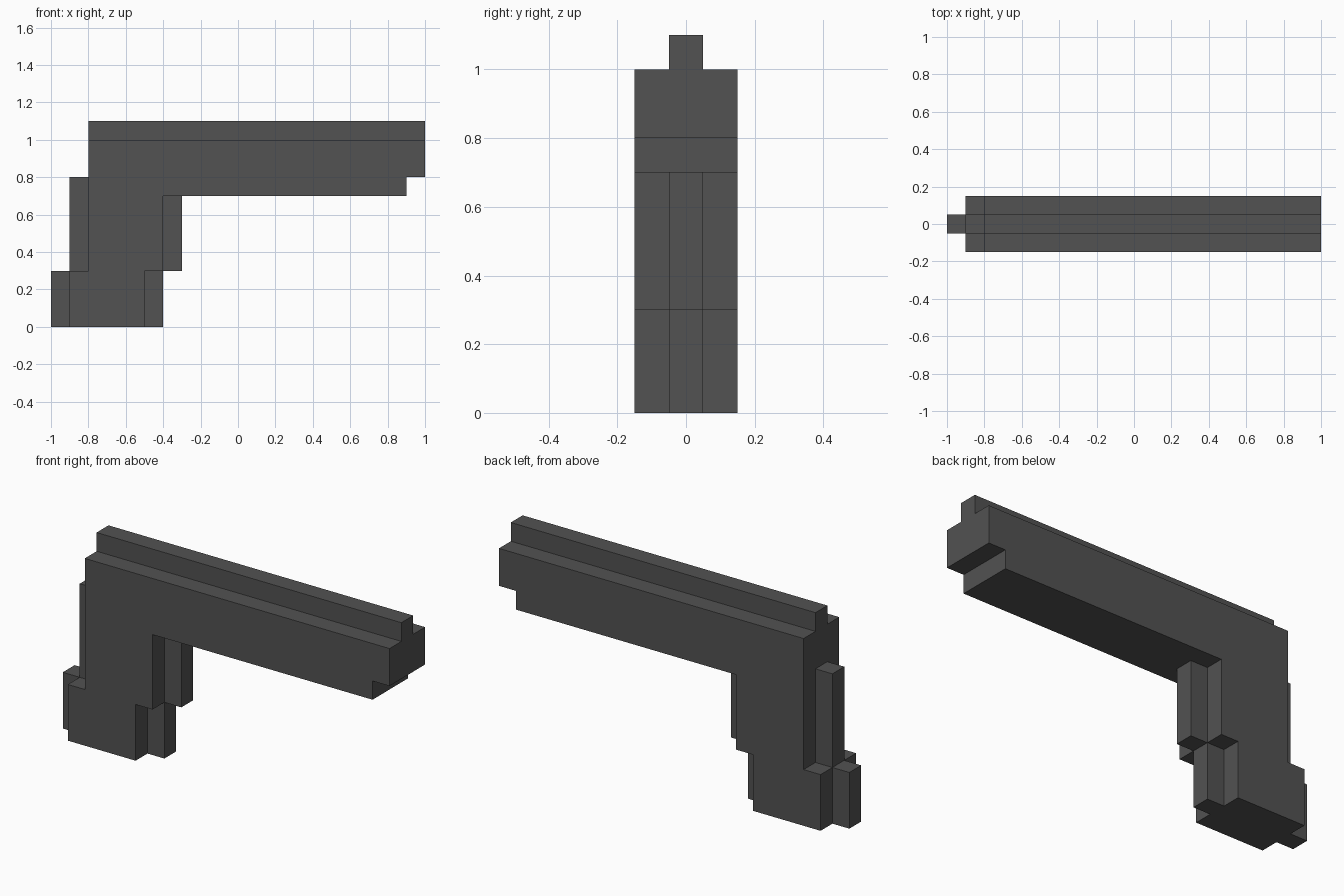
import bpy
import bmesh

cube = bpy.data.objects.get("Cube")
if cube:
    bpy.data.objects.remove(cube, do_unlink=True)

# Single dark grey finish
COLOUR = (0.085, 0.085, 0.085, 1.0)
grey = bpy.data.materials.new("dark_grey")
grey.use_nodes = True
grey.diffuse_color = COLOUR
bsdf = next(n for n in grey.node_tree.nodes if n.type == 'BSDF_PRINCIPLED')
bsdf.inputs["Base Color"].default_value = COLOUR


def slab(name, profile, half_width):
    """Extrude a side profile of (x, z) points across y, centred on y = 0."""
    bm = bmesh.new()
    face = bm.faces.new([bm.verts.new((x, -half_width, z)) for x, z in profile])
    side = bmesh.ops.extrude_face_region(bm, geom=[face])
    verts = [v for v in side["geom"] if isinstance(v, bmesh.types.BMVert)]
    bmesh.ops.translate(bm, verts=verts, vec=(0, 2 * half_width, 0))
    bmesh.ops.recalc_face_normals(bm, faces=bm.faces)
    mesh = bpy.data.meshes.new(name)
    bm.to_mesh(mesh)
    bm.free()
    mesh.materials.append(grey)
    obj = bpy.data.objects.new(name, mesh)
    bpy.context.collection.objects.link(obj)
    return obj


def strip(name, x0, x1, z0, z1):
    """Narrow rectangular strip along the centre line."""
    return slab(name, [(x0, z0), (x1, z0), (x1, z1), (x0, z1)], 0.05)


# Wide body: long bar, stepped tip, and the grip with its offset foot
slab("body", [
    (-0.9, 0.0), (-0.5, 0.0), (-0.5, 0.3), (-0.4, 0.3), (-0.4, 0.7),
    (0.9, 0.7), (0.9, 0.8), (1.0, 0.8), (1.0, 1.0),
    (-0.8, 1.0), (-0.8, 0.3), (-0.9, 0.3)], 0.15)

# Narrow strips that round off the top and the grip
strip("top_rib", -0.8, 1.0, 1.0, 1.1)
strip("grip_back_strip", -0.9, -0.8, 0.3, 0.8)
strip("grip_front_strip", -0.4, -0.3, 0.3, 0.7)
strip("foot_back_strip", -1.0, -0.9, 0.0, 0.3)
strip("foot_front_strip", -0.5, -0.4, 0.0, 0.3)
